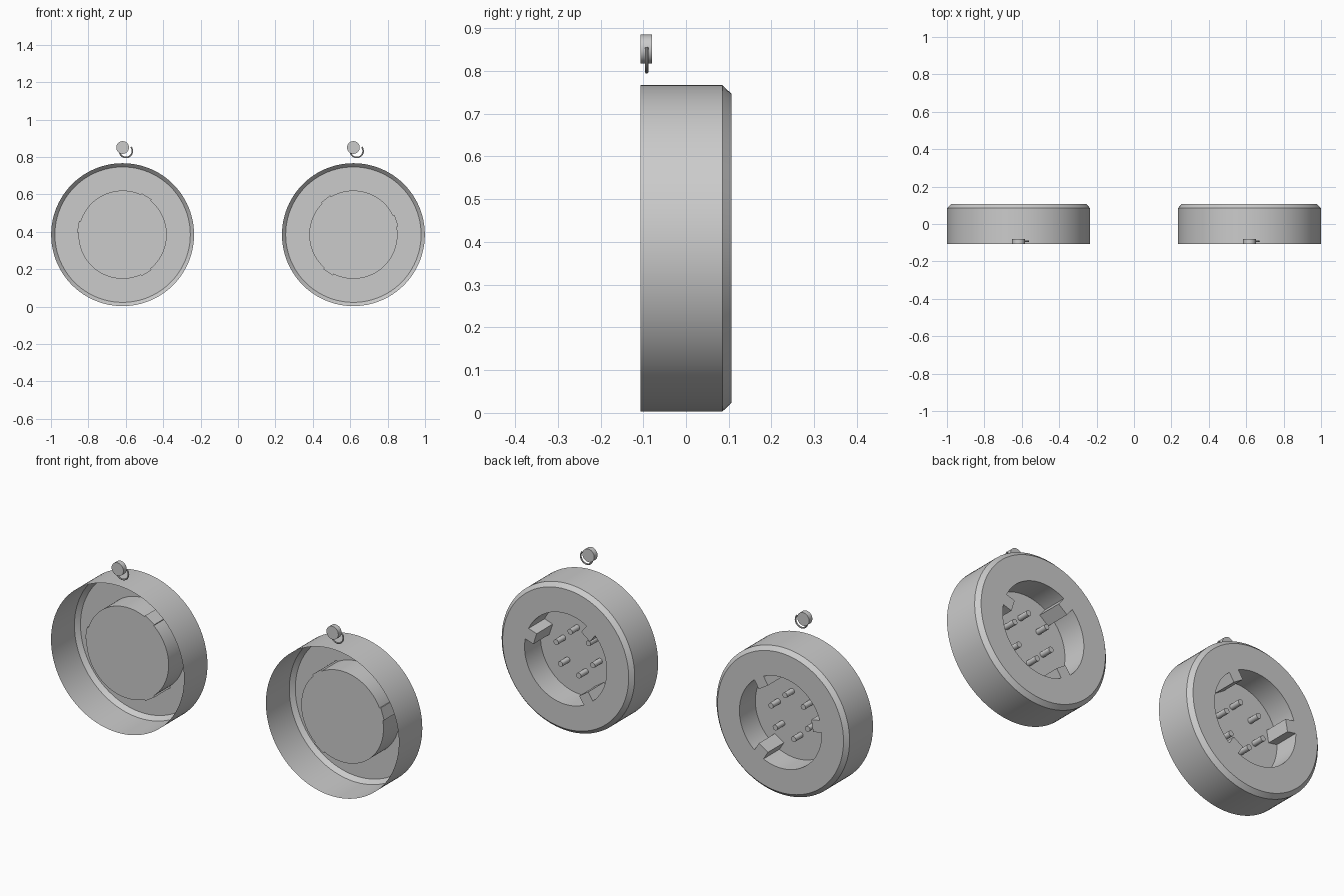
import bpy, bmesh, math
from mathutils import Matrix, Vector

if "Cube" in bpy.data.objects:
    bpy.data.objects.remove(bpy.data.objects["Cube"])

SEG = 96
CZ = 0.385          # height of the connector axis
FLOOR = -0.025      # y of the recess floor
FRONT, BACK = -0.107, 0.106

grey = bpy.data.materials.new("plain grey")
grey.diffuse_color = (0.6, 0.6, 0.6, 1)
grey.use_nodes = True
grey.node_tree.nodes["Principled BSDF"].inputs["Base Color"].default_value = grey.diffuse_color


def add(name, bm, smooth=True):
    mesh = bpy.data.meshes.new(name)
    bm.to_mesh(mesh)
    bm.free()
    ob = bpy.data.objects.new(name, mesh)
    bpy.context.collection.objects.link(ob)
    mesh.materials.append(grey)
    if smooth:
        bpy.ops.object.select_all(action='DESELECT')
        ob.select_set(True)
        bpy.context.view_layer.objects.active = ob
        bpy.ops.object.shade_smooth_by_angle(angle=math.radians(30))
    return ob


def lathe(name, cx, profile):
    """Spin (radius, y) points about the y axis; the last ring is capped."""
    bm = bmesh.new()
    rings = []
    for r, y in profile:
        rings.append([bm.verts.new((cx + r * math.cos(2 * math.pi * i / SEG), y,
                                    CZ + r * math.sin(2 * math.pi * i / SEG)))
                      for i in range(SEG)])
    for a, b in zip(rings, rings[1:]):
        for i in range(SEG):
            j = (i + 1) % SEG
            bm.faces.new((a[j], a[i], b[i], b[j]))
    bm.faces.new(rings[-1][::-1])
    return add(name, bm)


def rod(name, x, z, r, y0, y1, seg):
    """Closed cylinder lying along y."""
    bm = bmesh.new()
    m = Matrix.Translation((x, (y0 + y1) / 2, z)) @ Matrix.Rotation(math.pi / 2, 4, 'X')
    bmesh.ops.create_cone(bm, cap_ends=True, segments=seg, radius1=r, radius2=r,
                          depth=y1 - y0, matrix=m)
    return add(name, bm)


def key(name, cx, deg):
    """Guide rib along the recess wall at an angle around the axis."""
    r0, r1, width = 0.185, 0.242, 0.062
    bm = bmesh.new()
    m = (Matrix.Translation((cx, 0, CZ)) @ Matrix.Rotation(-math.radians(deg), 4, 'Y')
         @ Matrix.Translation(((r0 + r1) / 2, (FLOOR + BACK) / 2, 0))
         @ Matrix.Diagonal((r1 - r0, BACK - FLOOR, width, 1)))
    bmesh.ops.create_cube(bm, size=1, matrix=m)
    return add(name, bm, smooth=False)


def hook(name, cx, cz, y, radius, tube, a0, a1, n=36, k=10):
    """Open wire ring in the xz plane."""
    bm = bmesh.new()
    rings = []
    for i in range(n + 1):
        a = math.radians(a0 + (a1 - a0) * i / n)
        d = Vector((math.cos(a), 0, math.sin(a)))
        rings.append([bm.verts.new(Vector((cx, y, cz)) + d * (radius + tube * math.cos(t))
                                   + Vector((0, tube * math.sin(t), 0)))
                      for t in (2 * math.pi * s / k for s in range(k))])
    for a, b in zip(rings, rings[1:]):
        for s in range(k):
            bm.faces.new((a[s], a[(s + 1) % k], b[(s + 1) % k], b[s]))
    bm.faces.new(rings[0])
    bm.faces.new(rings[-1])
    bmesh.ops.recalc_face_normals(bm, faces=bm.faces)
    return add(name, bm)


# Two sockets: same shell and pins, differently turned guide ribs
for side, cx, keys in (("left", -0.617, (170, 58, 302)),
                       ("right", 0.617, (18, 128, 236))):
    # thin shell, chamfered rim, face ring and recessed cup as one sheet
    lathe(f"{side}_shell", cx, [(0.382, FRONT), (0.382, 0.085), (0.362, BACK),
                                (0.236, BACK), (0.236, FLOOR)])
    for i, deg in enumerate(keys):
        key(f"{side}_guide_rib_{i + 1}", cx, deg)
    # six contact pins in a ring
    for i in range(6):
        a = math.radians(17 + 60 * i)
        rod(f"{side}_pin_{i + 1}", cx + 0.11 * math.cos(a), CZ + 0.11 * math.sin(a),
            0.014, FLOOR, 0.035, 20)
    # small button with its wire loop above the socket
    rod(f"{side}_button", cx, 0.851, 0.034, FRONT, -0.08, 40)
    hook(f"{side}_wire_loop", cx + 0.018, 0.832, -0.092, 0.034, 0.004, 40, -190)
